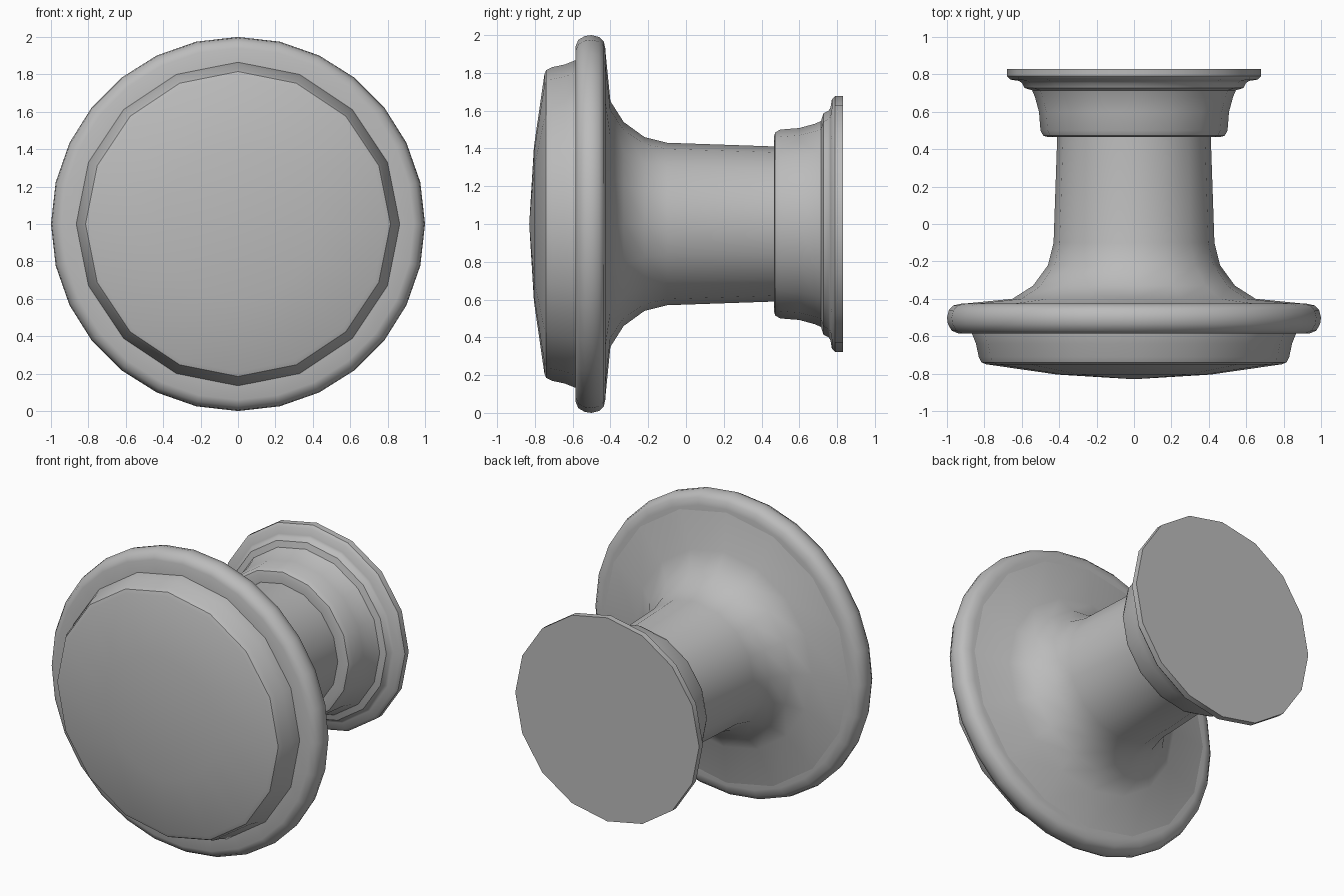
import bpy
import bmesh
from math import cos, sin, pi, radians

cube = bpy.data.objects.get("Cube")
if cube:
    bpy.data.objects.remove(cube, do_unlink=True)

metal = bpy.data.materials.new("plain_grey")
metal.use_nodes = True
GREY = (0.5, 0.5, 0.5, 1)
metal.diffuse_color = GREY
metal.node_tree.nodes["Principled BSDF"].inputs["Base Color"].default_value = GREY


def turn(name, profile, sides, angle=40, closed=False):
    """Revolve (radius, y) points around the horizontal axis at z = 1."""
    bm = bmesh.new()
    rings = []
    for r, y in profile:
        count = 1 if r == 0 else sides
        rings.append([bm.verts.new((r * sin(2 * pi * i / sides), y,
                                    1 + r * cos(2 * pi * i / sides)))
                      for i in range(count)])
    pairs = list(zip(rings, rings[1:]))
    if closed:
        pairs.append((rings[-1], rings[0]))
    for a, b in pairs:
        for i in range(sides):
            j = (i + 1) % sides
            quad = [a[i % len(a)], a[j % len(a)], b[j % len(b)], b[i % len(b)]]
            bm.faces.new(list(dict.fromkeys(quad)))
    # flat ends
    if not closed:
        for ring in (rings[0], rings[-1]):
            if len(ring) > 1:
                bm.faces.new(ring)
    bmesh.ops.recalc_face_normals(bm, faces=bm.faces)
    mesh = bpy.data.meshes.new(name)
    bm.to_mesh(mesh)
    bm.free()
    mesh.materials.append(metal)
    obj = bpy.data.objects.new(name, mesh)
    bpy.context.collection.objects.link(obj)
    bpy.ops.object.select_all(action="DESELECT")
    obj.select_set(True)
    bpy.context.view_layer.objects.active = obj
    bpy.ops.object.shade_smooth_by_angle(angle=radians(angle))
    return obj


# slightly domed front disc
turn("front_cap", [(0, -0.83), (0.41, -0.805), (0.79, -0.75), (0.815, -0.74),
                   (0.83, -0.71), (0.845, -0.64), (0.865, -0.59),
                   (0.865, -0.5)], 16)

# rounded rim around the disc
turn("rim", [(0.8, -0.585), (0.94, -0.585), (0.975, -0.57), (0.995, -0.535),
             (1, -0.5), (0.99, -0.46), (0.965, -0.435), (0.92, -0.425),
             (0.8, -0.425)], 28, closed=True)

# neck flaring out to the rim
turn("neck", [(0.94, -0.44), (0.9, -0.425), (0.65, -0.4), (0.54, -0.33),
              (0.46, -0.22), (0.43, -0.1), (0.41, 0.48)], 16)

# stepped mounting base with a flat back
turn("base", [(0.4, 0.465), (0.46, 0.465), (0.485, 0.472), (0.5, 0.5),
              (0.508, 0.6), (0.53, 0.68), (0.545, 0.715), (0.585, 0.727),
              (0.6, 0.755), (0.615, 0.765), (0.66, 0.772), (0.678, 0.79),
              (0.678, 0.83)], 16)
